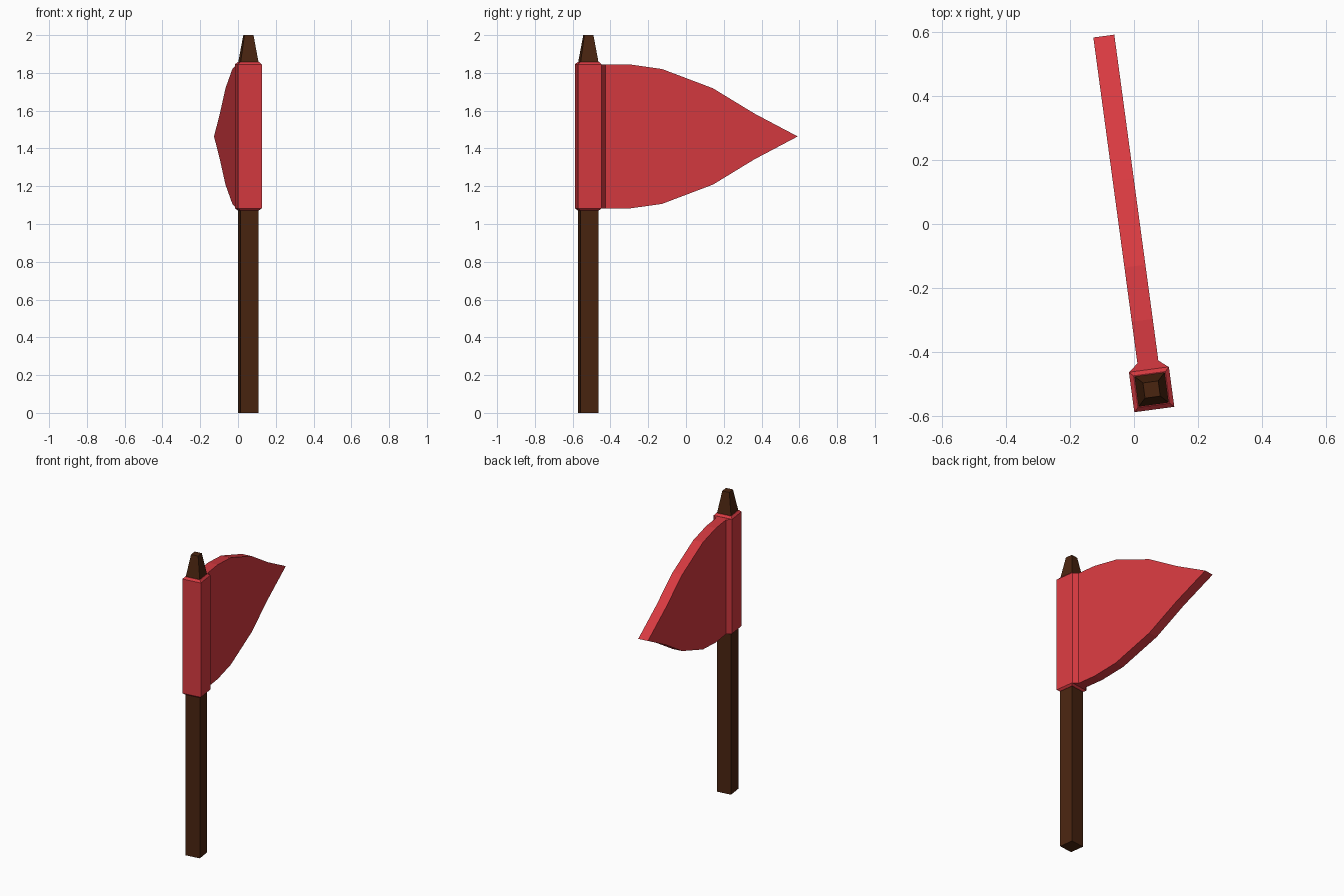
import bpy, bmesh, math
from mathutils import Matrix

if "Cube" in bpy.data.objects:
    bpy.data.objects.remove(bpy.data.objects["Cube"])

# Everything is built around the pole axis, then turned and placed together
PLACE = Matrix.Translation((0.055, -0.517, 0)) @ Matrix.Rotation(math.radians(7.7), 4, 'Z')


def material(name, rgb):
    m = bpy.data.materials.new(name)
    m.diffuse_color = (*rgb, 1)
    m.use_nodes = True
    m.node_tree.nodes["Principled BSDF"].inputs["Base Color"].default_value = m.diffuse_color
    return m


RED = material("red cloth", (0.68, 0.042, 0.052))
BROWN = material("dark brown wood", (0.068, 0.018, 0.005))


def loft(name, rings, mat):
    """Skin a closed solid through rings that have equal point counts."""
    bm = bmesh.new()
    loops = [[bm.verts.new(p) for p in ring] for ring in rings]
    n = len(loops[0])
    for a, b in zip(loops, loops[1:]):
        for i in range(n):
            j = (i + 1) % n
            bm.faces.new((a[i], a[j], b[j], b[i]))
    bm.faces.new(loops[0][::-1])
    bm.faces.new(loops[-1])
    bmesh.ops.recalc_face_normals(bm, faces=bm.faces)
    mesh = bpy.data.meshes.new(name)
    bm.to_mesh(mesh)
    bm.free()
    mesh.materials.append(mat)
    ob = bpy.data.objects.new(name, mesh)
    ob.matrix_world = PLACE
    bpy.context.collection.objects.link(ob)


def square(half, z):
    return [(-half, -half, z), (half, -half, z), (half, half, z), (-half, half, z)]


# Square pole with a tapered tip
loft("pole", [square(0.048, 0), square(0.048, 1.855), square(0.024, 2.0)], BROWN)

# Cloth sleeve round the pole, with sloped ends
loft("sleeve", [square(0.05, 1.072), square(0.063, 1.083),
                square(0.063, 1.845), square(0.05, 1.858)], RED)

# Neck narrowing from the sleeve to the flag
MID, HALF, THICK = 1.4635, 0.381, 0.033


def upright(half_x, y):
    return [(-half_x, y, MID - HALF), (half_x, y, MID - HALF),
            (half_x, y, MID + HALF), (-half_x, y, MID + HALF)]


loft("neck", [upright(0.063, 0.062), upright(THICK, 0.087)], RED)

# Pointed flag: upper edge as (distance from pole, height above middle), mirrored below
upper = [(0.087, HALF), (0.218, HALF), (0.389, 0.357), (0.661, 0.255), (0.883, 0.121)]
outline = upper + [(1.114, 0)] + [(y, -h) for y, h in reversed(upper)]
loft("flag", [[(x, y, MID + h) for y, h in outline] for x in (-THICK, THICK)], RED)
